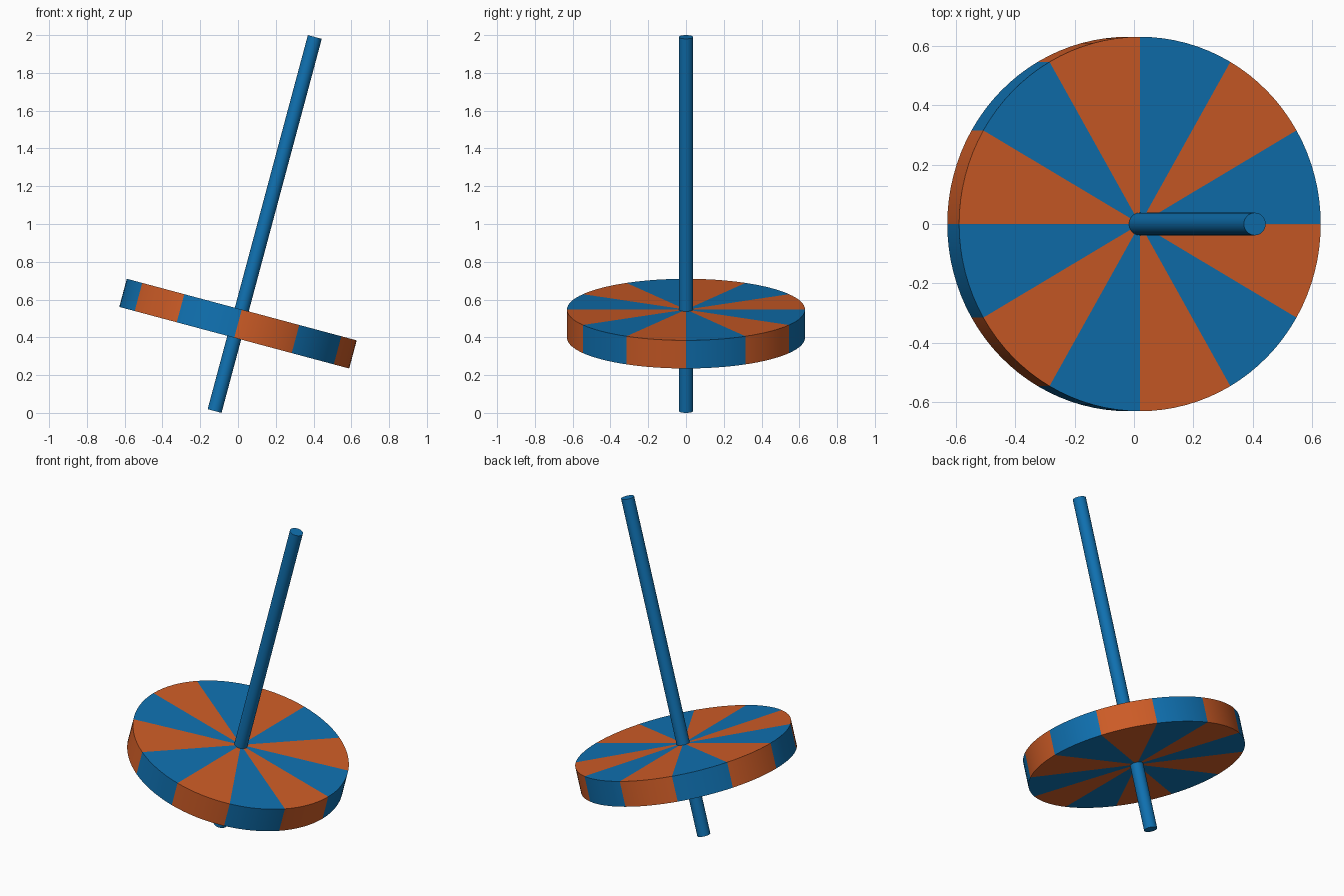
import bpy, bmesh, math
from mathutils import Matrix

if "Cube" in bpy.data.objects:
    bpy.data.objects.remove(bpy.data.objects["Cube"])

TILT = Matrix.Rotation(math.radians(15), 4, 'Y')
CENTRE = (0, 0, 0.4725)          # middle of the disc, on the rod axis


def material(name, color):
    m = bpy.data.materials.new(name)
    m.diffuse_color = (*color, 1)
    m.use_nodes = True
    m.node_tree.nodes["Principled BSDF"].inputs["Base Color"].default_value = m.diffuse_color
    return m


blue = material("blue", (0.005, 0.165, 0.44))
orange = material("orange", (0.62, 0.108, 0.02))


def tilted_cylinder(name, radius, low, high, sides, mats, sectors=1):
    """Cylinder along the tilted axis, coloured in alternating sectors."""
    bm = bmesh.new()
    bmesh.ops.create_cone(bm, cap_ends=True, cap_tris=sectors > 1, segments=sides,
                          radius1=radius, radius2=radius, depth=high - low,
                          matrix=Matrix.Translation((0, 0, (low + high) / 2)))
    for f in bm.faces:
        if sectors > 1:
            c = f.calc_center_median()
            angle = math.atan2(c.y, c.x) % math.tau
            f.material_index = int(angle / math.tau * sectors) % len(mats)
    mesh = bpy.data.meshes.new(name)
    bm.to_mesh(mesh)
    bm.free()
    for m in mats:
        mesh.materials.append(m)
    ob = bpy.data.objects.new(name, mesh)
    bpy.context.collection.objects.link(ob)
    ob.matrix_world = Matrix.Translation(CENTRE) @ TILT
    bpy.ops.object.select_all(action='DESELECT')
    ob.select_set(True)
    bpy.context.view_layer.objects.active = ob
    bpy.ops.object.shade_smooth_by_angle(angle=math.radians(30))
    return ob


# Wheel with twelve alternating wedges
tilted_cylinder("wheel", 0.63, -0.077, 0.077, 96, [blue, orange], 12)

# Spindle through the wheel, short end resting on the ground
low = -(CENTRE[2] - 0.038 * math.sin(math.radians(15))) / math.cos(math.radians(15))
tilted_cylinder("spindle", 0.038, low, low + 2.05, 48, [blue])
